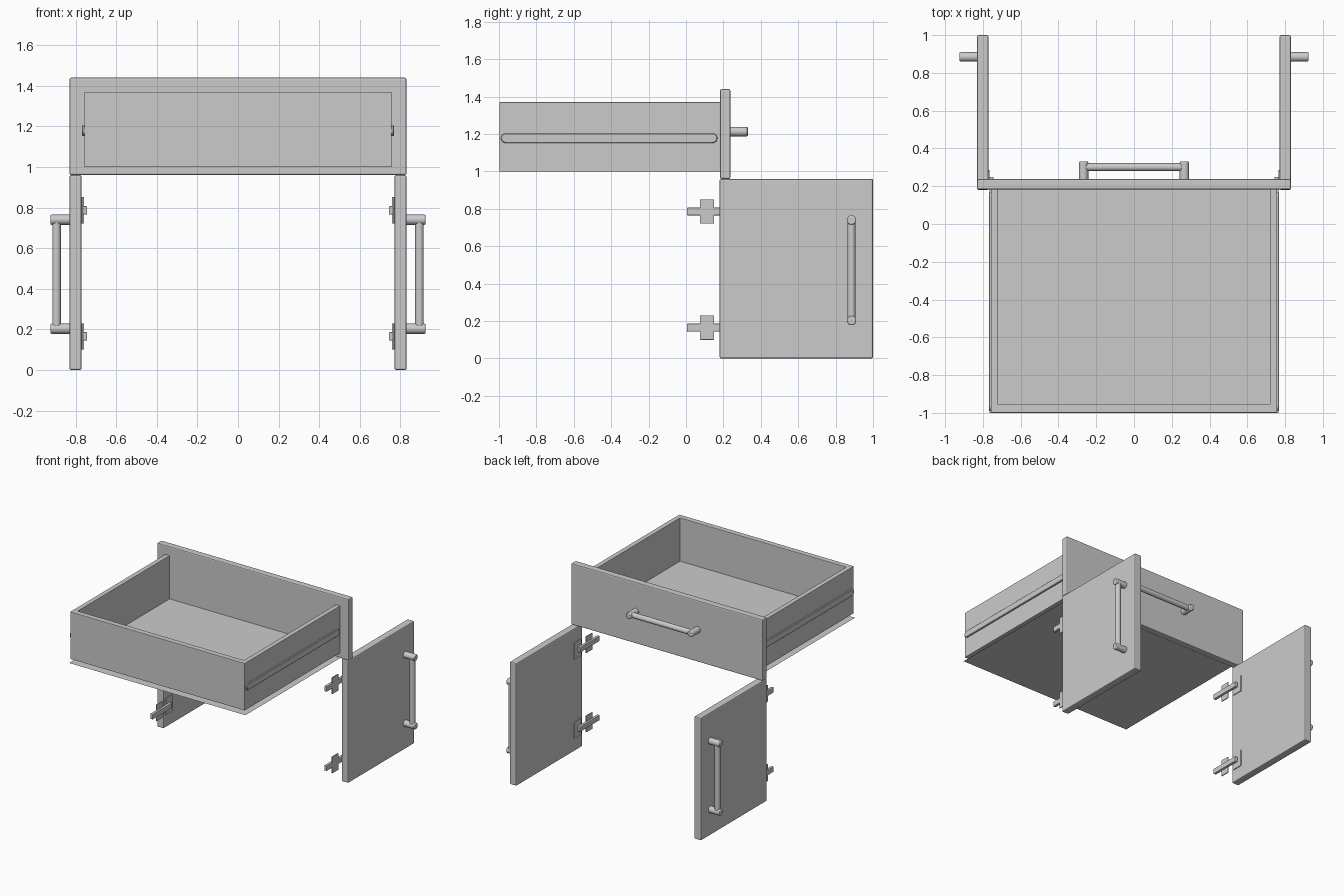
import bpy, math
from mathutils import Vector

if "Cube" in bpy.data.objects:
    bpy.data.objects.remove(bpy.data.objects["Cube"])


def box(name, lo, hi, bevel=0.0):
    lo, hi = Vector(lo), Vector(hi)
    bpy.ops.mesh.primitive_cube_add(size=1, location=(lo + hi) / 2)
    ob = bpy.context.object
    ob.name = name
    ob.scale = [abs(d) for d in hi - lo]
    bpy.ops.object.transform_apply(location=False, rotation=False, scale=True)
    if bevel:
        m = ob.modifiers.new("bevel", 'BEVEL')
        m.width = bevel
        m.segments = 2
    return ob


def rod(name, a, b, r, bevel=0.0):
    a, b = Vector(a), Vector(b)
    bpy.ops.mesh.primitive_cylinder_add(vertices=32, radius=r, depth=(b - a).length,
                                        location=(a + b) / 2)
    ob = bpy.context.object
    ob.name = name
    ob.rotation_euler = (b - a).to_track_quat('Z', 'Y').to_euler()
    bpy.ops.object.shade_smooth_by_angle(angle=math.radians(35))
    if bevel:
        m = ob.modifiers.new("bevel", 'BEVEL')
        m.width = bevel
        m.segments = 2
    return ob


def handle(name, p, q, out):
    # two posts leaving the panel along "out", joined by a bar
    p, q, out = Vector(p), Vector(q), Vector(out)
    for i, c in enumerate((p, q)):
        rod(f"{name}_post_{i}", c - out * 0.005, c + out * 0.094, 0.025, 0.006)
    rod(name + "_bar", p + out * 0.064, q + out * 0.064, 0.021)


def slide_rail(name, x0, x1, y0, y1, z, r):
    # capsule outline extruded sideways
    n = 10
    prof = [(y1 - r + r * math.sin(math.pi * i / n), z + r * math.cos(math.pi * i / n))
            for i in range(n + 1)]
    prof += [(y0 + r - r * math.sin(math.pi * i / n), z - r * math.cos(math.pi * i / n))
             for i in range(n + 1)]
    k = len(prof)
    verts = [(x, y, zz) for x in (x0, x1) for y, zz in prof]
    faces = [tuple(range(k)), tuple(range(2 * k - 1, k - 1, -1))]
    faces += [(i, i + k, (i + 1) % k + k, (i + 1) % k) for i in range(k)]
    if x1 > x0:
        faces = [f[::-1] for f in faces]
    me = bpy.data.meshes.new(name)
    me.from_pydata(verts, [], faces)
    ob = bpy.data.objects.new(name, me)
    bpy.context.collection.objects.link(ob)
    m = ob.modifiers.new("bevel", 'BEVEL')
    m.width = 0.004
    return ob


# Drawer
box("drawer_front", (-0.83, 0.182, 0.96), (0.83, 0.237, 1.44), 0.008)
handle("drawer_handle", (-0.267, 0.237, 1.213), (0.267, 0.237, 1.213), (0, 1, 0))
box("drawer_floor", (-0.74, -0.98, 1.003), (0.74, 0.183, 1.03))
box("drawer_back", (-0.757, -0.998, 1.0), (0.757, -0.955, 1.37), 0.003)

# Thin sheet hanging just under the drawer
bpy.ops.mesh.primitive_plane_add(size=1, location=(0, -0.409, 0.967))
sheet = bpy.context.object
sheet.name = "under_sheet"
sheet.scale = (1.53, 1.182, 1)

for side, s in (("left", -1), ("right", 1)):
    box(f"drawer_side_{side}", (s * 0.72, -0.998, 1.0), (s * 0.757, 0.183, 1.37), 0.003)
    slide_rail(f"slide_rail_{side}", s * 0.75, s * 0.768, -0.99, 0.168, 1.178, 0.026)

    # Open door and its handle
    box(f"door_{side}", (s * 0.771, 0.18, 0), (s * 0.83, 1.0, 0.96), 0.008)
    handle(f"door_handle_{side}", (s * 0.83, 0.885, 0.203), (s * 0.83, 0.885, 0.74), (s, 0, 0))

    # Hinges
    for level, z in (("lower", 0.165), ("upper", 0.786)):
        tag = f"{side}_{level}"
        box(f"hinge_arm_{tag}", (s * 0.743, 0.005, z - 0.021), (s * 0.766, 0.25, z + 0.021), 0.005)
        box(f"hinge_wall_plate_{tag}", (s * 0.758, 0.075, z - 0.065), (s * 0.766, 0.15, z + 0.065), 0.002)
        box(f"hinge_door_plate_{tag}", (s * 0.765, 0.2, z - 0.065), (s * 0.775, 0.285, z + 0.065), 0.002)
